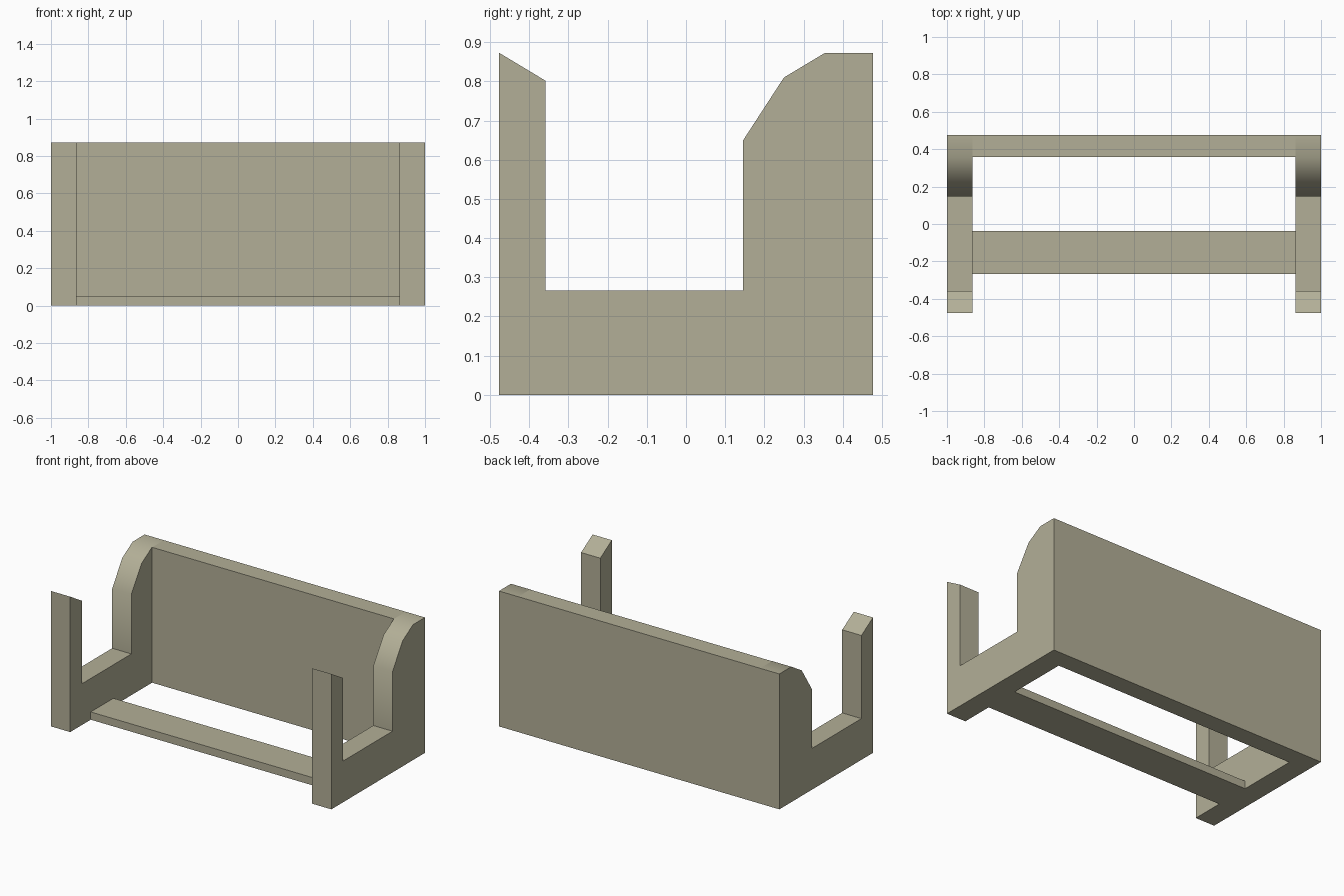
import bpy, bmesh, math

if "Cube" in bpy.data.objects:
    bpy.data.objects.remove(bpy.data.objects["Cube"])

mat = bpy.data.materials.new("khaki_grey")
mat.diffuse_color = (0.45, 0.43, 0.31, 1)
mat.use_nodes = True
mat.node_tree.nodes["Principled BSDF"].inputs["Base Color"].default_value = mat.diffuse_color


def extrude_x(name, profile, x0, x1):
    """Extrude a (y, z) profile along x."""
    bm = bmesh.new()
    face = bm.faces.new([bm.verts.new((x0, y, z)) for y, z in profile])
    ext = bmesh.ops.extrude_face_region(bm, geom=[face])["geom"]
    verts = [g for g in ext if isinstance(g, bmesh.types.BMVert)]
    bmesh.ops.translate(bm, verts=verts, vec=(x1 - x0, 0, 0))
    bmesh.ops.recalc_face_normals(bm, faces=bm.faces[:])
    mesh = bpy.data.meshes.new(name)
    bm.to_mesh(mesh)
    bm.free()
    mesh.materials.append(mat)
    obj = bpy.data.objects.new(name, mesh)
    bpy.context.collection.objects.link(obj)
    return obj


def rect(y0, y1, z0, z1):
    return [(y0, z0), (y1, z0), (y1, z1), (y0, z1)]


OUT, INN = 1.0, 0.863   # outer and inner x of the side frames
HALF, TOP = 0.477, 0.873

# Side frames: front post, low rail and rounded rear shoulder
side = [(-HALF, 0), (HALF, 0), (HALF, TOP), (0.355, TOP), (0.25, 0.81),
        (0.146, 0.65), (0.146, 0.266), (-0.359, 0.266), (-0.359, 0.802),
        (-HALF, TOP)]
for label, s in (("left", -1), ("right", 1)):
    obj = extrude_x(label + "_side_frame", side, s * INN, s * OUT)
    bpy.ops.object.select_all(action='DESELECT')
    obj.select_set(True)
    bpy.context.view_layer.objects.active = obj
    bpy.ops.object.shade_smooth_by_angle(angle=math.radians(40))

# Back panel between the frames
extrude_x("back_panel", rect(0.357, HALF, 0, TOP), -INN, INN)

# Thin floor slat
extrude_x("floor_slat", rect(-0.268, -0.037, 0, 0.05), -INN, INN)
